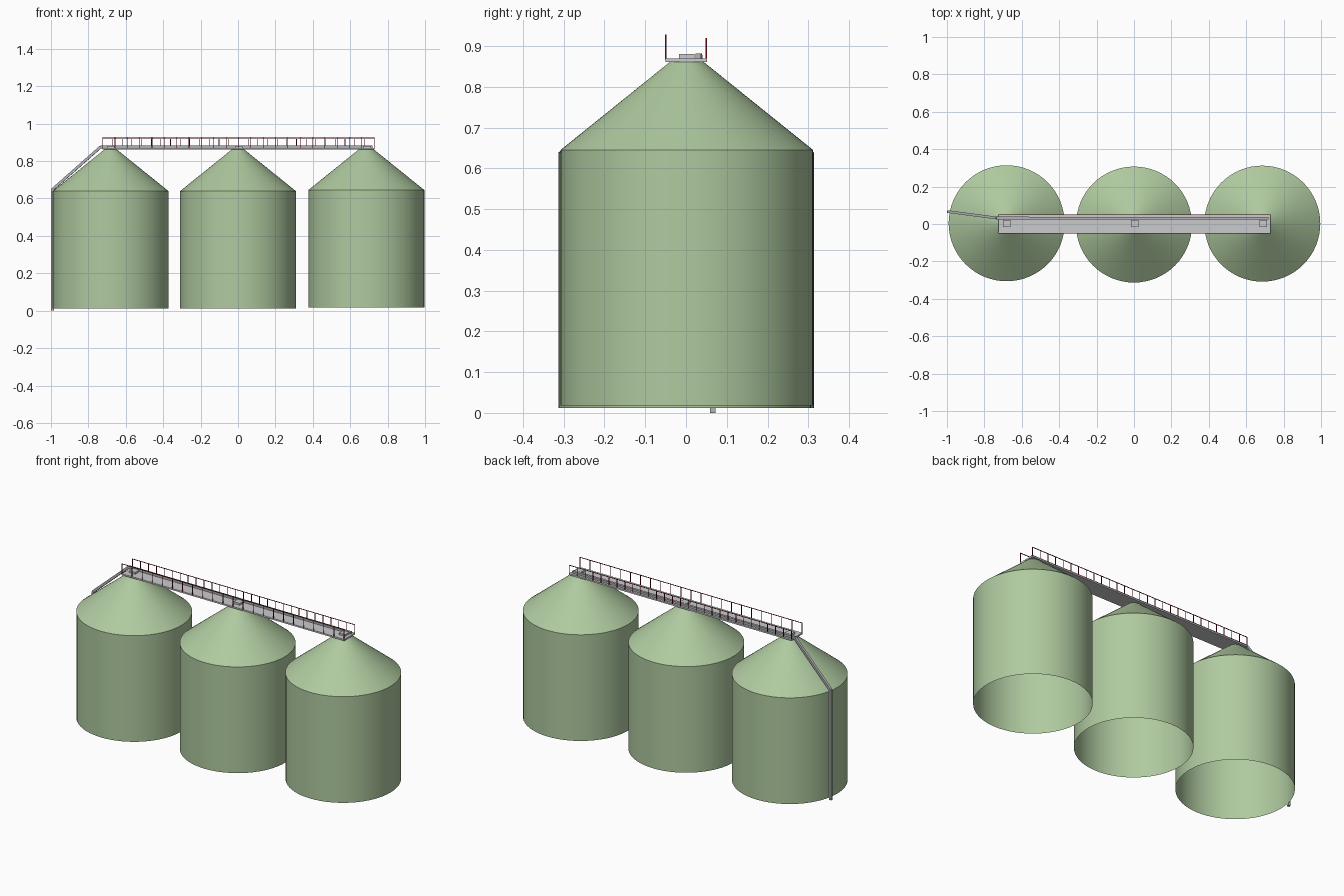
import bpy, bmesh, math
from mathutils import Vector

if "Cube" in bpy.data.objects:
    bpy.data.objects.remove(bpy.data.objects["Cube"])


def material(name, rgb):
    m = bpy.data.materials.new(name)
    m.diffuse_color = (*rgb, 1)
    m.use_nodes = True
    m.node_tree.nodes["Principled BSDF"].inputs["Base Color"].default_value = m.diffuse_color
    return m


GREEN = material("pale green", (0.43, 0.59, 0.35))
GREY = material("light grey", (0.60, 0.60, 0.62))
PIPE = material("pipe grey", (0.45, 0.45, 0.48))
RED = material("dark red", (0.25, 0.004, 0.01))


def finish(bm, name, mat, smooth=False):
    bmesh.ops.recalc_face_normals(bm, faces=bm.faces)
    me = bpy.data.meshes.new(name)
    bm.to_mesh(me)
    bm.free()
    me.materials.append(mat)
    if smooth:
        me.polygons.foreach_set("use_smooth", [True] * len(me.polygons))
        me.set_sharp_from_angle(angle=math.radians(30))
    ob = bpy.data.objects.new(name, me)
    bpy.context.collection.objects.link(ob)
    return ob


def add_box(bm, lo, hi):
    lo, hi = Vector(lo), Vector(hi)
    verts = bmesh.ops.create_cube(bm, size=1)["verts"]
    for v in verts:
        v.co = (lo + hi) / 2 + v.co * (hi - lo)


def silo(name, x, y, z, sides=64):
    """Open-bottomed wall with a conical roof and a small flat cap."""
    bm = bmesh.new()
    rings = []
    for r, h in ((0.31, z), (0.31, z + 0.627), (0.033, z + 0.85)):
        rings.append([bm.verts.new((x + r * math.cos(a), y + r * math.sin(a), h))
                      for a in (2 * math.pi * i / sides for i in range(sides))])
    for low, high in zip(rings, rings[1:]):
        for i in range(sides):
            j = (i + 1) % sides
            bm.faces.new((low[i], low[j], high[j], high[i]))
    bm.faces.new(rings[-1])
    finish(bm, name, GREEN, smooth=True)


# Three storage silos
silo("left_silo", -0.681, 0.004, 0.012)
silo("middle_silo", 0.0, -0.003, 0.012)
silo("right_silo", 0.686, 0.002, 0.018)

# Catwalk deck across the roof tops
X0, X1 = -0.725, 0.729
bm = bmesh.new()
add_box(bm, (X0, -0.05, 0.861), (X1, 0.051, 0.870))
finish(bm, "catwalk_deck", GREY)

# Inlet hatches above each silo
bm = bmesh.new()
for x in (-0.68, 0.003, 0.692):
    add_box(bm, (x - 0.02, -0.017, 0.868), (x + 0.02, 0.021, 0.881))
finish(bm, "inlet_hatches", GREY)


# Railings with evenly spaced posts
def railing(name, y, top, bays):
    t = 0.0015
    bm = bmesh.new()
    add_box(bm, (X0, y - t, top - 2 * t), (X1, y + t, top))
    for i in range(bays + 1):
        x = X0 + t + (X1 - X0 - 2 * t) * i / bays
        add_box(bm, (x - t, y - t, 0.866), (x + t, y + t, top - t))
    finish(bm, name, RED)


railing("front_railing", -0.0495, 0.929, 22)
railing("back_railing", 0.0495, 0.920, 28)

# Conveyor pipe along the deck, down the roof and down the wall
path = [(X1 - 0.01, 0.030, 0.875), (-0.735, 0.032, 0.875),
        (-0.992, 0.066, 0.648), (-0.992, 0.066, 0.0)]
bm = bmesh.new()
for a, b in zip(path, path[1:]):
    a, b = Vector(a), Vector(b)
    d = b - a
    rot = d.to_track_quat('Z', 'Y')
    for v in bmesh.ops.create_cube(bm, size=1)["verts"]:
        c = Vector((v.co.x * 0.014, v.co.y * 0.014, v.co.z * d.length))
        v.co = (a + b) / 2 + rot @ c
finish(bm, "conveyor_pipe", PIPE)
